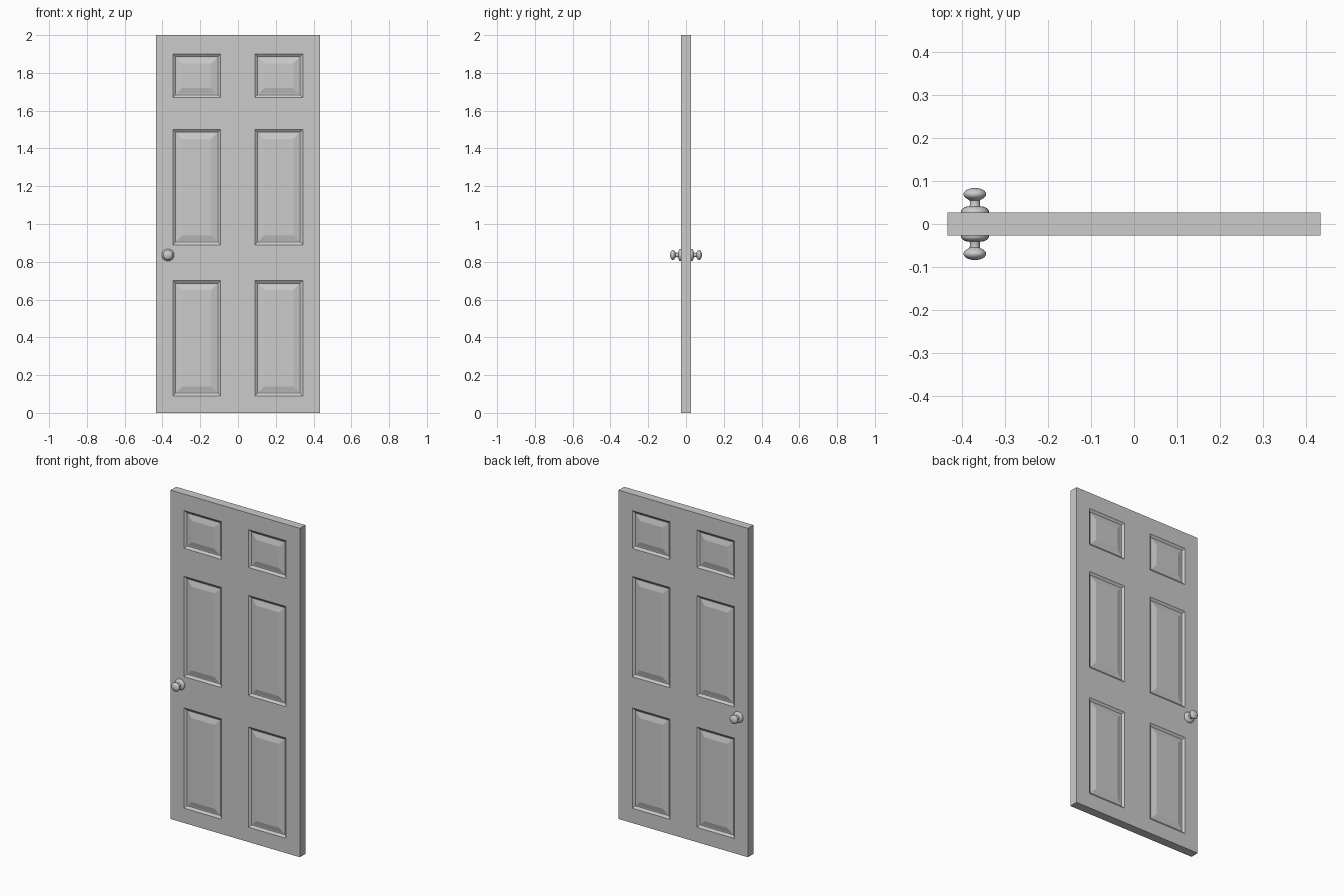
import bpy, bmesh, math
from mathutils import Matrix, Vector

if "Cube" in bpy.data.objects:
    bpy.data.objects.remove(bpy.data.objects["Cube"])

W, T, H = 0.435, 0.0265, 2.0
X_CUTS = [-0.345, -0.092, 0.09, 0.343]
Z_CUTS = [0.09, 0.70, 0.89, 1.50, 1.67, 1.90]


def add_object(name, bm):
    bmesh.ops.recalc_face_normals(bm, faces=bm.faces)
    me = bpy.data.meshes.new(name)
    bm.to_mesh(me)
    bm.free()
    ob = bpy.data.objects.new(name, me)
    bpy.context.collection.objects.link(ob)
    return ob


# door slab: box cut along the panel borders
bm = bmesh.new()
bmesh.ops.create_cube(bm, size=1, matrix=Matrix.Translation((0, 0, H / 2)) @ Matrix.Diagonal((2 * W, 2 * T, H, 1)))
for cuts, axis in ((X_CUTS, Vector((1, 0, 0))), (Z_CUTS, Vector((0, 0, 1)))):
    for c in cuts:
        bmesh.ops.bisect_plane(bm, geom=bm.verts[:] + bm.edges[:] + bm.faces[:],
                               plane_co=axis * c, plane_no=axis)
bm.normal_update()


def is_panel(f):
    c = f.calc_center_median()
    in_x = any(X_CUTS[i] < c.x < X_CUTS[i + 1] for i in (0, 2))
    in_z = any(Z_CUTS[i] < c.z < Z_CUTS[i + 1] for i in (0, 2, 4))
    return abs(f.normal.y) > 0.9 and in_x and in_z


# six raised panels on each side: moulding down, then bevel up to the field
panels = [f for f in bm.faces if is_panel(f)]
for width, depth in ((0.014, -0.010), (0.006, 0.0), (0.03, 0.008)):
    bmesh.ops.inset_individual(bm, faces=panels, thickness=width, depth=depth, use_even_offset=True)
add_object("door_slab", bm)

# knobs: lathed profile (radius, distance from the door centre)
PROFILE = [(0, 0.024), (0.0325, 0.024), (0.0325, 0.031), (0.029, 0.036), (0.022, 0.040),
           (0.013, 0.041), (0.0115, 0.046), (0.012, 0.055)]
PROFILE += [(0.0265 * math.sin(a), 0.0695 - 0.0145 * math.cos(a))
            for a in (math.radians(d) for d in range(40, 181, 14))]


def knob(name, side):
    bm = bmesh.new()
    vs = [bm.verts.new((r, side * y, 0)) for r, y in PROFILE]
    edges = [bm.edges.new(p) for p in zip(vs, vs[1:])]
    bmesh.ops.spin(bm, geom=vs + edges, cent=(0, 0, 0), axis=(0, 1, 0),
                   angle=2 * math.pi, steps=32)
    bmesh.ops.remove_doubles(bm, verts=bm.verts, dist=1e-5)
    ob = add_object(name, bm)
    ob.location = (-0.371, 0, 0.836)
    bpy.ops.object.select_all(action='DESELECT')
    ob.select_set(True)
    bpy.context.view_layer.objects.active = ob
    bpy.ops.object.shade_smooth_by_angle(angle=math.radians(40))


knob("front_knob", -1)
knob("back_knob", 1)
